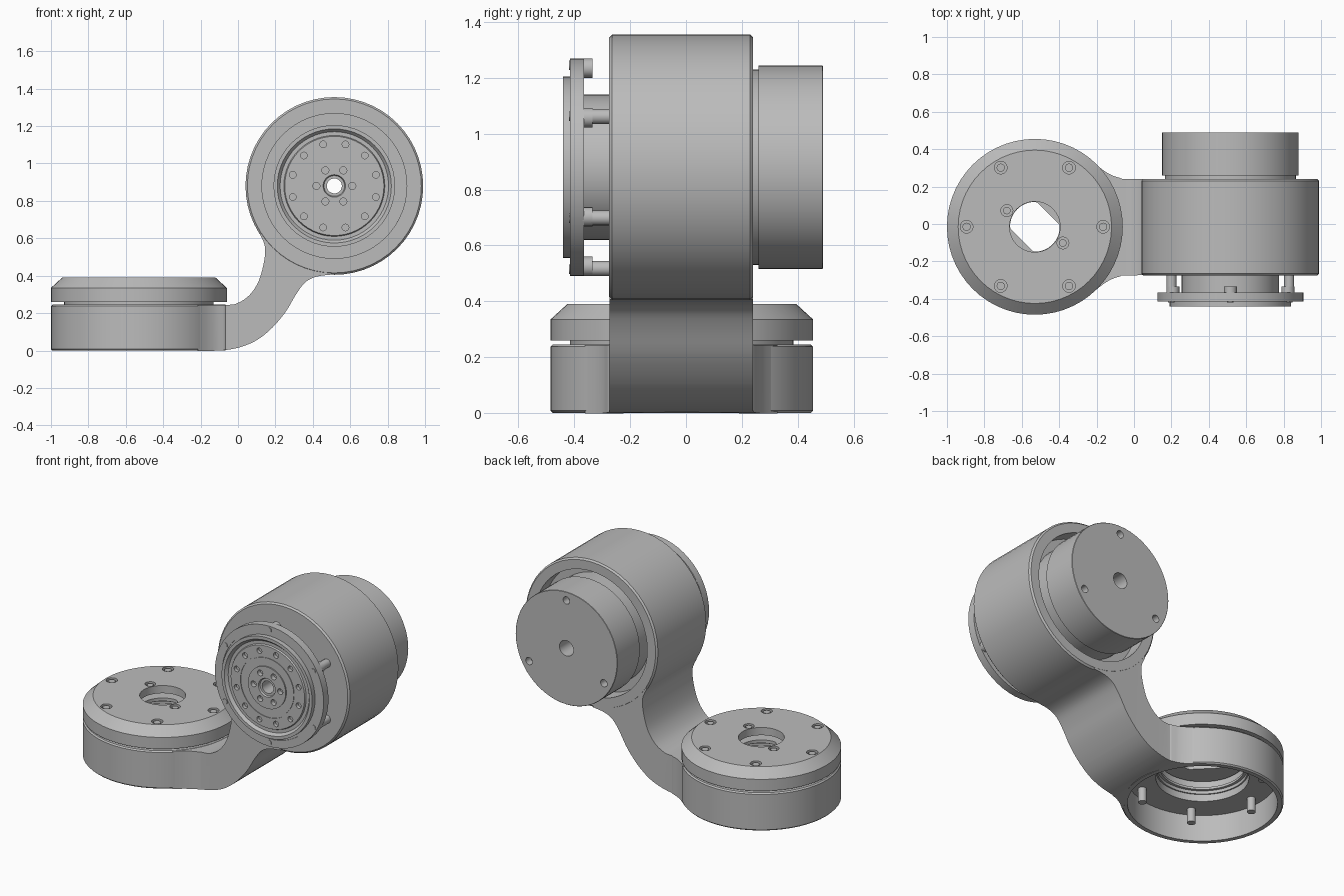
import bpy, bmesh
from math import sin, cos, pi, radians
from mathutils import Vector

if "Cube" in bpy.data.objects:
    bpy.data.objects.remove(bpy.data.objects["Cube"])

GREY = (0.5, 0.5, 0.5, 1)
metal = bpy.data.materials.new("plain grey")
metal.use_nodes = True
metal.diffuse_color = GREY
metal.node_tree.nodes["Principled BSDF"].inputs["Base Color"].default_value = GREY

BASE = Vector((-0.53, -0.015, 0))     # centre of the lower, vertical joint
HEAD = Vector((0.515, 0, 0.88))       # centre of the upper, horizontal joint
SEG = 56


def place(axis, centre, r, angle, h):
    """Point at radius, angle and height along the joint axis."""
    if axis == "z":
        return centre + Vector((r * cos(angle), r * sin(angle), h))
    return centre + Vector((r * cos(angle), h, r * sin(angle)))


def finish(name, bm):
    bmesh.ops.recalc_face_normals(bm, faces=bm.faces)
    mesh = bpy.data.meshes.new(name)
    bm.to_mesh(mesh)
    bm.free()
    mesh.materials.append(metal)
    ob = bpy.data.objects.new(name, mesh)
    bpy.context.collection.objects.link(ob)
    return ob


def smooth(ob):
    bpy.ops.object.select_all(action="DESELECT")
    ob.select_set(True)
    bpy.context.view_layer.objects.active = ob
    bpy.ops.object.shade_smooth_by_angle(angle=radians(30))


def lathe(name, axis, centre, profile):
    """Revolve a closed (radius, height) profile round a joint axis."""
    bm = bmesh.new()
    rings = [[bm.verts.new(place(axis, centre, r, 2 * pi * i / SEG, h)) for r, h in profile]
             for i in range(SEG)]
    n = len(profile)
    for i in range(SEG):
        a, b = rings[i], rings[(i + 1) % SEG]
        for j in range(n):
            k = (j + 1) % n
            bm.faces.new((a[j], a[k], b[k], b[j]))
    ob = finish(name, bm)
    smooth(ob)
    return ob


def studs(name, axis, centre, radius, angles, size, h0, h1, sides=16):
    """Small cylinders on a bolt circle, as one object."""
    bm = bmesh.new()
    for a in angles:
        c = place(axis, centre, radius, radians(a), 0)
        lo, hi = ([bm.verts.new(place(axis, c, size, 2 * pi * i / sides, h)) for i in range(sides)]
                  for h in (h0, h1))
        bm.faces.new(lo)
        bm.faces.new(hi)
        for i in range(sides):
            k = (i + 1) % sides
            bm.faces.new((lo[i], lo[k], hi[k], hi[i]))
    ob = finish(name, bm)
    smooth(ob)
    return ob


def boolean(ob, cutter, operation="DIFFERENCE"):
    mod = ob.modifiers.new("cut", "BOOLEAN")
    mod.operation, mod.object, mod.solver = operation, cutter, "EXACT"
    bpy.context.view_layer.objects.active = ob
    bpy.ops.object.modifier_apply(modifier=mod.name)
    bpy.data.objects.remove(cutter)
    smooth(ob)


def prism(name, points, direction):
    """Extrude an outline of 3D points."""
    bm = bmesh.new()
    face = bm.faces.new([bm.verts.new(p) for p in points])
    out = bmesh.ops.extrude_face_region(bm, geom=[face])
    moved = [g for g in out["geom"] if isinstance(g, bmesh.types.BMVert)]
    bmesh.ops.translate(bm, verts=moved, vec=direction)
    return finish(name, bm)


def spline(pts, steps=4):
    """Smooth curve through a few points."""
    p = [Vector(q) for q in pts]
    p = [p[0]] + p + [p[-1]]
    out = []
    for a, b, c, d in zip(p, p[1:], p[2:], p[3:]):
        for s in range(steps):
            t = s / steps
            out.append(0.5 * (2 * b + (c - a) * t + (2 * a - 5 * b + 4 * c - d) * t * t
                              + (3 * b - a - 3 * c + d) * t ** 3))
    return out + [p[-1]]


SIX = range(0, 360, 60)
SIX_TURNED = range(30, 390, 60)

# Lower cup, open underneath
lathe("base_cup", "z", BASE, [
    (0.462, 0), (0.47, 0.008), (0.47, 0.237), (0.462, 0.245), (0.27, 0.245),
    (0.27, 0.17), (0.435, 0.17), (0.435, 0)])
studs("base_pins", "z", BASE, 0.37, SIX, 0.025, 0.08, 0.18)

# Chamfered cap with ribbed bore and counterbored screws
cap = lathe("base_cap", "z", BASE, [
    (0.40, 0.23), (0.40, 0.26), (0.47, 0.26), (0.47, 0.335), (0.41, 0.39), (0.135, 0.39),
    (0.135, 0.34), (0.262, 0.34), (0.262, 0.25), (0.245, 0.25), (0.245, 0.235),
    (0.262, 0.235), (0.262, 0.215), (0.28, 0.215), (0.28, 0.23)])
boolean(cap, studs("cap_cutter", "z", BASE, 0.365, SIX, 0.034, 0.36, 0.42))
boolean(cap, studs("cap_inner_cutter", "z", BASE, 0.173, (150, 330), 0.032, 0.365, 0.42))
studs("cap_screws", "z", BASE, 0.365, SIX, 0.022, 0.355, 0.385)
studs("cap_inner_screws", "z", BASE, 0.173, (150, 330), 0.02, 0.36, 0.385)

# Plate below the cap, its round hole flattened on two sides
plate = lathe("keyed_plate", "z", BASE, [(0.25, 0.29), (0.25, 0.31), (0.133, 0.31), (0.133, 0.29)])
diagonal = Vector((1, 1, 0)).normalized()
for v in plate.data.vertices:
    u = (v.co - BASE).dot(diagonal)
    if (v.co - BASE).xy.length < 0.2 and abs(u) > 0.1:
        v.co -= diagonal * (u - (0.1 if u > 0 else -0.1))

# Curved arm: side outline intersected with flared plan outline
under = spline([(-0.3, 0), (-0.08, 0.001), (0.06, 0.035), (0.16, 0.1), (0.25, 0.2),
                (0.31, 0.3), (0.36, 0.365), (0.42, 0.395), (0.5, 0.406)])
joint = [Vector((HEAD.x + 0.45 * cos(radians(a)), HEAD.z + 0.45 * sin(radians(a))))
         for a in range(267, 212, -6)]
over = spline([(0.115, 0.625), (0.143, 0.56), (0.14, 0.48), (0.11, 0.37), (0.06, 0.295),
               (0, 0.255), (-0.06, 0.244), (-0.3, 0.244)])
arm = prism("arm", [(p.x, -0.6, p.y) for p in under + joint + over], (0, 1.2, 0))
flare = spline([(-0.215, 0.345), (-0.15, 0.295), (-0.08, 0.265), (0.02, 0.257), (0.7, 0.257)])
inner = [Vector((BASE.x + 0.452 * cos(radians(a)), 0.452 * sin(radians(a))))
         for a in range(-46, 47, 4)]
plan = inner + flare + [Vector((p.x, -p.y)) for p in reversed(flare)]
boolean(arm, prism("arm_plan", [(p.x, p.y - 0.017, -0.1) for p in plan], (0, 0, 1.2)), "INTERSECT")

# Upper barrel, recessed at the back round the motor
lathe("barrel", "y", HEAD, [
    (0.04, -0.275), (0.465, -0.275), (0.475, -0.265), (0.475, 0.23), (0.465, 0.24),
    (0.405, 0.24), (0.405, 0.14), (0.04, 0.14)])
motor = lathe("motor", "y", HEAD, [
    (0.05, 0.13), (0.35, 0.13), (0.35, 0.26), (0.365, 0.26), (0.365, 0.488), (0.363, 0.49),
    (0.05, 0.49)])
boolean(motor, studs("motor_cutter", "y", HEAD, 0.31, (90, 210, 330), 0.024, 0.44, 0.52))

# Front hub and stepped output flange
lathe("front_hub", "y", HEAD, [(0.04, -0.26), (0.26, -0.26), (0.26, -0.37), (0.04, -0.37)])
flange = lathe("output_flange", "y", HEAD, [
    (0.04, -0.365), (0.39, -0.365), (0.39, -0.415), (0.34, -0.415), (0.34, -0.41),
    (0.325, -0.41), (0.325, -0.44), (0.305, -0.44), (0.29, -0.422), (0.27, -0.422),
    (0.265, -0.432), (0.195, -0.432), (0.195, -0.428), (0.188, -0.428), (0.188, -0.432),
    (0.135, -0.432), (0.135, -0.44), (0.06, -0.44), (0.055, -0.43), (0.04, -0.43)])
boolean(flange, studs("hub_hole_cutter", "y", HEAD, 0.096, SIX, 0.019, -0.46, -0.41))
boolean(flange, studs("ring_hole_cutter", "y", HEAD, 0.23, range(15, 375, 30), 0.018, -0.46, -0.41))
studs("flange_screws", "y", HEAD, 0.365, SIX_TURNED, 0.017, -0.419, -0.40)

# Stand-offs holding the flange clear of the barrel
studs("standoff_collars", "y", HEAD, 0.355, SIX_TURNED, 0.035, -0.37, -0.335)
studs("standoff_posts", "y", HEAD, 0.363, (30, 150, 210, 270, 330), 0.027, -0.34, -0.27)
